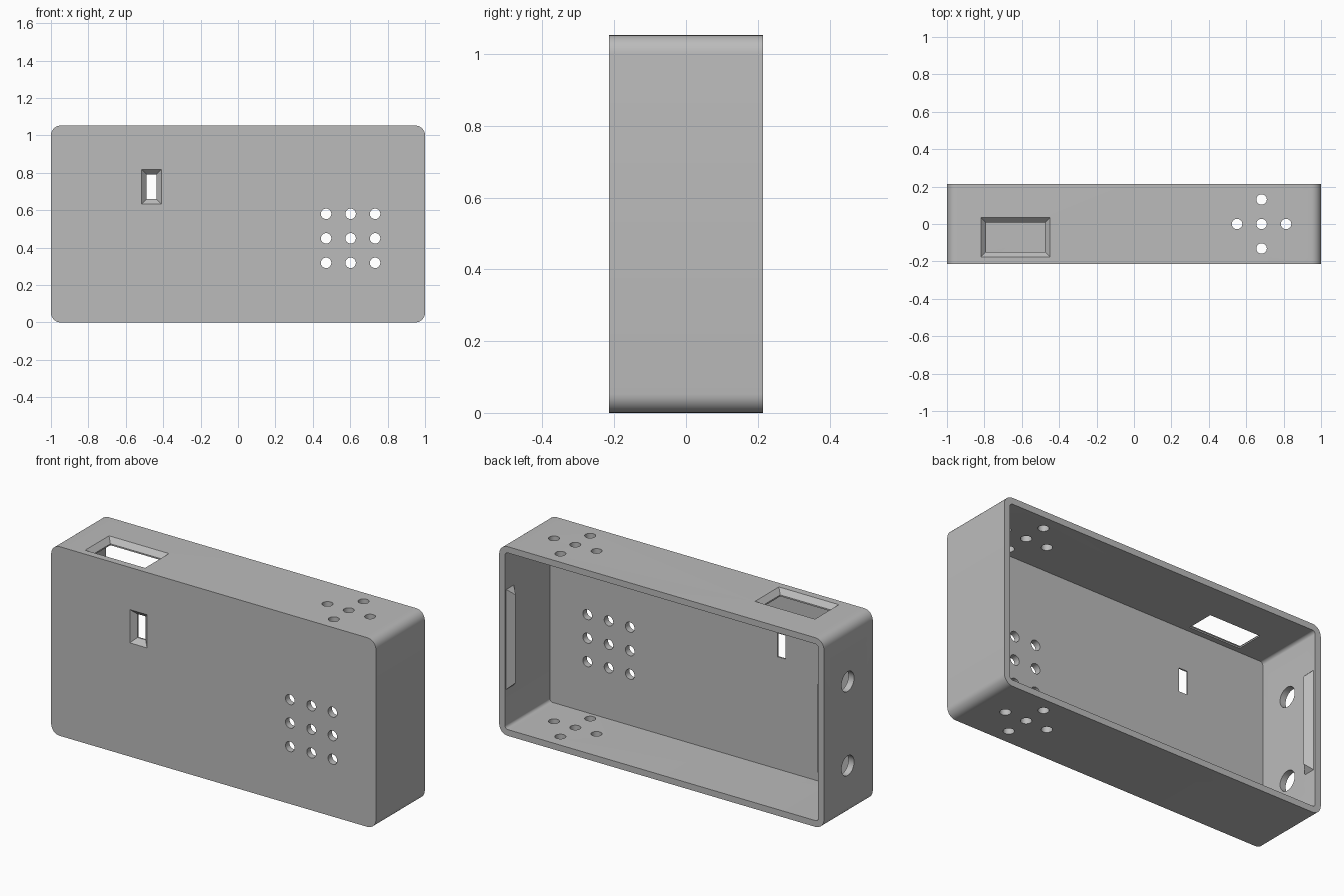
import bpy
import bmesh
from math import pi, cos, sin, radians
from mathutils import Matrix, Vector

default = bpy.data.objects.get("Cube")
if default:
    bpy.data.objects.remove(default, do_unlink=True)

# Overall sizes
HALF_X, HALF_Y, HEIGHT = 1.0, 0.215, 1.053
WALL = 0.035
CORNER = 0.053

grey = bpy.data.materials.new("plain grey plastic")
grey.use_nodes = True
colour = (0.5, 0.5, 0.5, 1)
grey.diffuse_color = colour
grey.node_tree.nodes["Principled BSDF"].inputs["Base Color"].default_value = colour


def make_object(name, bm):
    bmesh.ops.recalc_face_normals(bm, faces=bm.faces)
    mesh = bpy.data.meshes.new(name)
    bm.to_mesh(mesh)
    bm.free()
    mesh.materials.append(grey)
    obj = bpy.data.objects.new(name, mesh)
    bpy.context.collection.objects.link(obj)
    return obj


def loft(bm, rings):
    """Skin a closed solid through rings of equal point count."""
    loops = [[bm.verts.new(p) for p in ring] for ring in rings]
    for a, b in zip(loops, loops[1:]):
        for i in range(len(a)):
            j = (i + 1) % len(a)
            bm.faces.new((a[i], a[j], b[j], b[i]))
    bm.faces.new(loops[0])
    bm.faces.new(loops[-1])


def rounded_box(name, half_x, z0, z1, radius, y0, y1):
    """Box running along y with rounded corners in the xz plane."""
    outline = []
    for k, (sx, sz) in enumerate(((1, 1), (-1, 1), (-1, -1), (1, -1))):
        cx = sx * (half_x - radius)
        cz = z1 - radius if sz > 0 else z0 + radius
        for step in range(9):
            a = (k + step / 8) * pi / 2
            outline.append((cx + radius * cos(a), cz + radius * sin(a)))
    bm = bmesh.new()
    loft(bm, [[(x, y, z) for x, z in outline] for y in (y0, y1)])
    return make_object(name, bm)


def drill(bm, centre, radius, axis):
    turn = Vector((0, 0, 1)).rotation_difference(Vector(axis)).to_matrix().to_4x4()
    bmesh.ops.create_cone(bm, cap_ends=True, segments=32, radius1=radius, radius2=radius,
                          depth=4 * WALL, matrix=Matrix.Translation(centre) @ turn)


def window(bm, a0, a1, b0, b1, place):
    """Opening with a bevelled rim; place maps (a, b, depth) to a point."""
    rim = 0.027
    steps = ((0, -0.02), (0, 0), (rim, rim), (rim, WALL + 0.02))
    loft(bm, [[place(a, b, depth) for a, b in (
        (a0 + s, b0 + s), (a1 - s, b0 + s), (a1 - s, b1 - s), (a0 + s, b1 - s))]
        for s, depth in steps])


def subtract(body, cutter):
    cutter.hide_render = True
    mod = body.modifiers.new("cut", "BOOLEAN")
    mod.operation, mod.solver, mod.object = "DIFFERENCE", "EXACT", cutter
    bpy.context.view_layer.objects.active = body
    bpy.ops.object.modifier_apply(modifier=mod.name)
    bpy.data.objects.remove(cutter, do_unlink=True)


# Case shell, open at the back
case = rounded_box("case_shell", HALF_X, 0, HEIGHT, CORNER, -HALF_Y, HALF_Y)
subtract(case, rounded_box("cavity_cutter", HALF_X - WALL, WALL, HEIGHT - WALL,
                           CORNER - WALL, -HALF_Y + WALL, HALF_Y + 0.1))

cuts = bmesh.new()
# Square grid of holes in the front wall
for i in (-1, 0, 1):
    for j in (-1, 0, 1):
        drill(cuts, (0.602 + 0.131 * i, -HALF_Y + WALL / 2, 0.45 + 0.131 * j), 0.028, (0, 1, 0))
# Cross of vent holes in the top and bottom walls
for z in (WALL / 2, HEIGHT - WALL / 2):
    for i, j in ((0, 0), (1, 0), (-1, 0), (0, 1), (0, -1)):
        drill(cuts, (0.682 + 0.131 * i, 0.131 * j, z), 0.028, (0, 0, 1))
# Two cable holes in one side wall
for z in (0.275, 0.743):
    drill(cuts, (-HALF_X + WALL / 2, 0.005, z), 0.055, (1, 0, 0))
# Bevelled front and top windows
window(cuts, -0.515, -0.41, 0.633, 0.818, lambda a, b, d: (a, -HALF_Y + d, b))
window(cuts, -0.818, -0.449, -0.176, 0.034, lambda a, b, d: (a, b, HEIGHT - d))
subtract(case, make_object("opening_cutters", cuts))

bpy.ops.object.select_all(action="DESELECT")
case.select_set(True)
bpy.context.view_layer.objects.active = case
bpy.ops.object.shade_smooth_by_angle(angle=radians(30))

# Tapered snap ridges inside both side walls
for side, name in ((1, "left_snap_ridge"), (-1, "right_snap_ridge")):
    bm = bmesh.new()
    wall_x, peak_x = HALF_X - WALL + 0.002, HALF_X - 2 * WALL
    y_in, y_mid, y_out = HALF_Y - 0.08, HALF_Y - 0.045, HALF_Y - 0.01
    ends = [[bm.verts.new((side * x, y, z)) for x, y, z in (
        (wall_x, y_in, base), (peak_x, y_mid, peak), (wall_x, y_out, base))]
        for base, peak in ((0.247, 0.282), (0.807, 0.772))]
    low, high = ends
    bm.faces.new(low)
    bm.faces.new(high)
    for i in range(3):
        j = (i + 1) % 3
        bm.faces.new((low[i], low[j], high[j], high[i]))
    make_object(name, bm)
